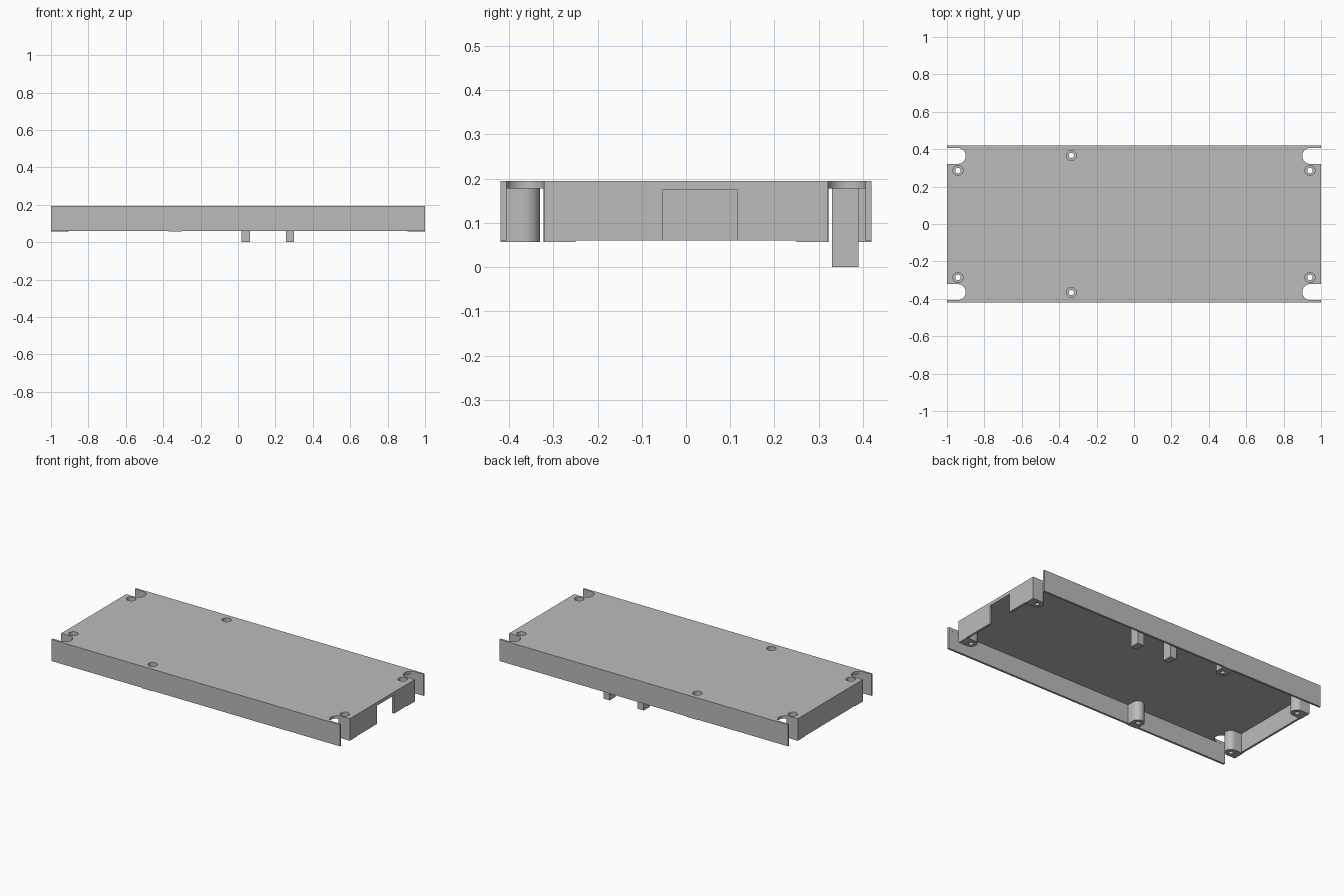
import bpy
import bmesh
from mathutils import Matrix, Vector

old = bpy.data.objects.get("Cube")
if old:
    bpy.data.objects.remove(old, do_unlink=True)

grey = bpy.data.materials.new("plain grey")
grey.use_nodes = True
colour = (0.5, 0.5, 0.5, 1)
grey.diffuse_color = colour
grey.node_tree.nodes["Principled BSDF"].inputs["Base Color"].default_value = colour

TOP, UNDER, RIM, FOOT = 0.195, 0.178, 0.06, 0.057
WIDE = 0.42     # half depth of the case
WALL = 0.013


def finish(name, bm):
    mesh = bpy.data.meshes.new(name)
    bm.to_mesh(mesh)
    bm.free()
    mesh.materials.append(grey)
    obj = bpy.data.objects.new(name, mesh)
    bpy.context.collection.objects.link(obj)
    return obj


def box(name, low, high):
    low, high = Vector(low), Vector(high)
    bm = bmesh.new()
    place = Matrix.Translation((low + high) / 2) @ Matrix.Diagonal((*(high - low), 1))
    bmesh.ops.create_cube(bm, size=1, matrix=place)
    return finish(name, bm)


def cylinder(name, x, y, radius, z0, z1):
    bm = bmesh.new()
    bmesh.ops.create_cone(bm, cap_ends=True, segments=32, radius1=radius, radius2=radius,
                          depth=z1 - z0, matrix=Matrix.Translation((x, y, (z0 + z1) / 2)))
    return finish(name, bm)


def combine(target, tool, operation):
    bpy.context.view_layer.objects.active = target
    mod = target.modifiers.new("combine", "BOOLEAN")
    mod.operation, mod.object, mod.solver = operation, tool, "EXACT"
    bpy.ops.object.modifier_apply(modifier=mod.name)
    bpy.data.objects.remove(tool, do_unlink=True)


def add(tool):
    combine(case, tool, "UNION")


def cut(tool):
    combine(case, tool, "DIFFERENCE")


# Hollow lid, open underneath
case = box("case_lid", (-1, -WIDE, RIM), (1, WIDE, TOP))
cut(box("hollow", (WALL - 1, WALL - WIDE, 0), (1 - WALL, WIDE - WALL, UNDER)))

# Screw bosses, each joined to the nearest wall by a block
END_X, END_Y, MID_X, MID_Y, R = 0.941, 0.286, -0.335, 0.366, 0.036
screws = [(MID_X, s * MID_Y) for s in (-1, 1)]
screws += [(sx * END_X, sy * END_Y) for sx in (-1, 1) for sy in (-1, 1)]
for x, y in screws:
    add(cylinder("boss", x, y, R, FOOT, 0.186))
for s in (-1, 1):
    ys = sorted((s * MID_Y, s * WIDE))
    add(box("block", (MID_X - R, ys[0], FOOT), (MID_X + R, ys[1], 0.186)))
    xs = sorted((s * END_X, s))
    for t in (-1, 1):
        add(box("block", (xs[0], t * END_Y - R, FOOT), (xs[1], t * END_Y + R, 0.186)))

# Counterbored screw holes
for x, y in screws:
    cut(cylinder("hole", x, y, 0.014, 0, 0.3))
    cut(cylinder("counterbore", x, y, 0.027, 0.095, 0.3))

# Rounded corner slots
SLOT_X, SLOT_Y, SLOT_R = 0.942, 0.364, 0.0425
for sx in (-1, 1):
    xs = sorted((sx * SLOT_X, sx * 1.1))
    for sy in (-1, 1):
        y = sy * SLOT_Y
        cut(cylinder("slot_round", sx * SLOT_X, y, SLOT_R, 0, 0.3))
        cut(box("slot", (xs[0], y - SLOT_R, 0), (xs[1], y + SLOT_R, 0.3)))

# Cable opening in one end wall
cut(box("opening", (0.95, -0.053, 0), (1.1, 0.117, 0.174)))

bpy.ops.object.select_all(action="DESELECT")
case.select_set(True)
bpy.context.view_layer.objects.active = case
bpy.ops.object.shade_smooth_by_angle(angle=0.6)

# Two locating pegs below the lid
for name, x in (("peg_inner", 0.042), ("peg_outer", 0.278)):
    box(name, (x - 0.022, 0.33, 0), (x + 0.022, 0.39, 0.18))
